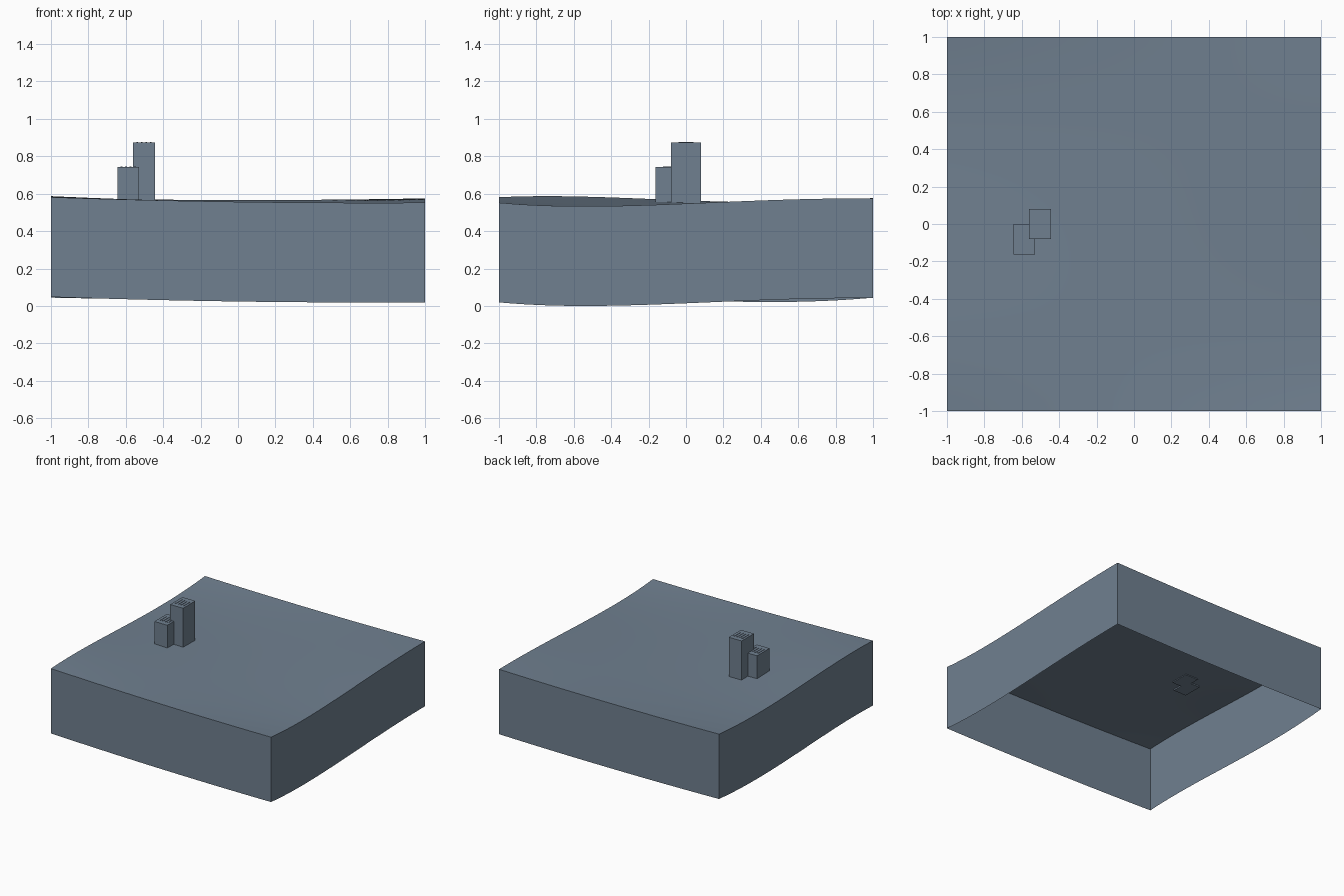
import bpy
import bmesh
import math

default = bpy.data.objects.get("Cube")
if default:
    bpy.data.objects.remove(default, do_unlink=True)

# Single slate colour
SLATE = (0.162, 0.216, 0.279, 1.0)
slate = bpy.data.materials.new("slate_grey")
slate.use_nodes = True
slate.diffuse_color = SLATE
slate.node_tree.nodes["Principled BSDF"].inputs["Base Color"].default_value = SLATE

# Height profiles of the two side edges, front to back
KNOTS = [-1, -0.5, 0, 0.5, 1]
LEFT_EDGE = [0.555, 0.536, 0.55, 0.57, 0.578]
RIGHT_EDGE = [0.584, 0.586, 0.567, 0.557, 0.58]
SKIRT = 0.533
STEPS = 40


def curve(values, t):
    """Smooth polynomial through the profile knots."""
    return sum(v * math.prod((t - b) / (a - b) for b in KNOTS if b != a)
               for a, v in zip(KNOTS, values))


def ground(x, y):
    blend = (x + 1) / 2
    height = curve(RIGHT_EDGE, y) * (1 - blend) + curve(LEFT_EDGE, y) * blend
    return height - 0.01 * (1 - x * x)


def finish(name, bm):
    mesh = bpy.data.meshes.new(name)
    bm.to_mesh(mesh)
    bm.free()
    obj = bpy.data.objects.new(name, mesh)
    bpy.context.collection.objects.link(obj)
    mesh.materials.append(slate)
    return obj


def add_box(bm, x, y, z, sx, sy, sz):
    """Box centred on x, y and resting on z."""
    verts = bmesh.ops.create_cube(bm, size=1)["verts"]
    bmesh.ops.scale(bm, vec=(sx, sy, sz), verts=verts)
    bmesh.ops.translate(bm, vec=(x, y, z + sz / 2), verts=verts)


# Rolling terrain with a skirt that is open underneath
bm = bmesh.new()
bmesh.ops.create_grid(bm, x_segments=STEPS, y_segments=STEPS, size=1)
for v in bm.verts:
    v.co.z = ground(v.co.x, v.co.y)
rim = [e for e in bm.edges if e.is_boundary]
skirt = bmesh.ops.extrude_edge_only(bm, edges=rim)["geom"]
lower = [g for g in skirt if isinstance(g, bmesh.types.BMVert)]
bmesh.ops.translate(bm, vec=(0, 0, -SKIRT), verts=lower)
bmesh.ops.recalc_face_normals(bm, faces=bm.faces)
lowest = min(v.co.z for v in bm.verts)
bmesh.ops.translate(bm, vec=(0, 0, -lowest), verts=bm.verts)
terrain = finish("terrain", bm)
bpy.ops.object.select_all(action='DESELECT')
terrain.select_set(True)
bpy.context.view_layer.objects.active = terrain
bpy.ops.object.shade_smooth_by_angle(angle=math.radians(30))


# Towers, each with a row of low roof strips
def tower(name, x, y, top, width, depth):
    bm = bmesh.new()
    base = 0.545
    add_box(bm, x, y, base, width, depth, top - base)
    finish(name, bm)
    bm = bmesh.new()
    for i in range(4):
        add_box(bm, x + (i - 1.5) * 0.024, y, top, 0.01, 0.08, 0.003)
    finish(name + "_roof_strips", bm)


tower("tall_tower", -0.5025, 0, 0.873, 0.117, 0.158)
tower("short_tower", -0.587, -0.082, 0.743, 0.117, 0.162)
